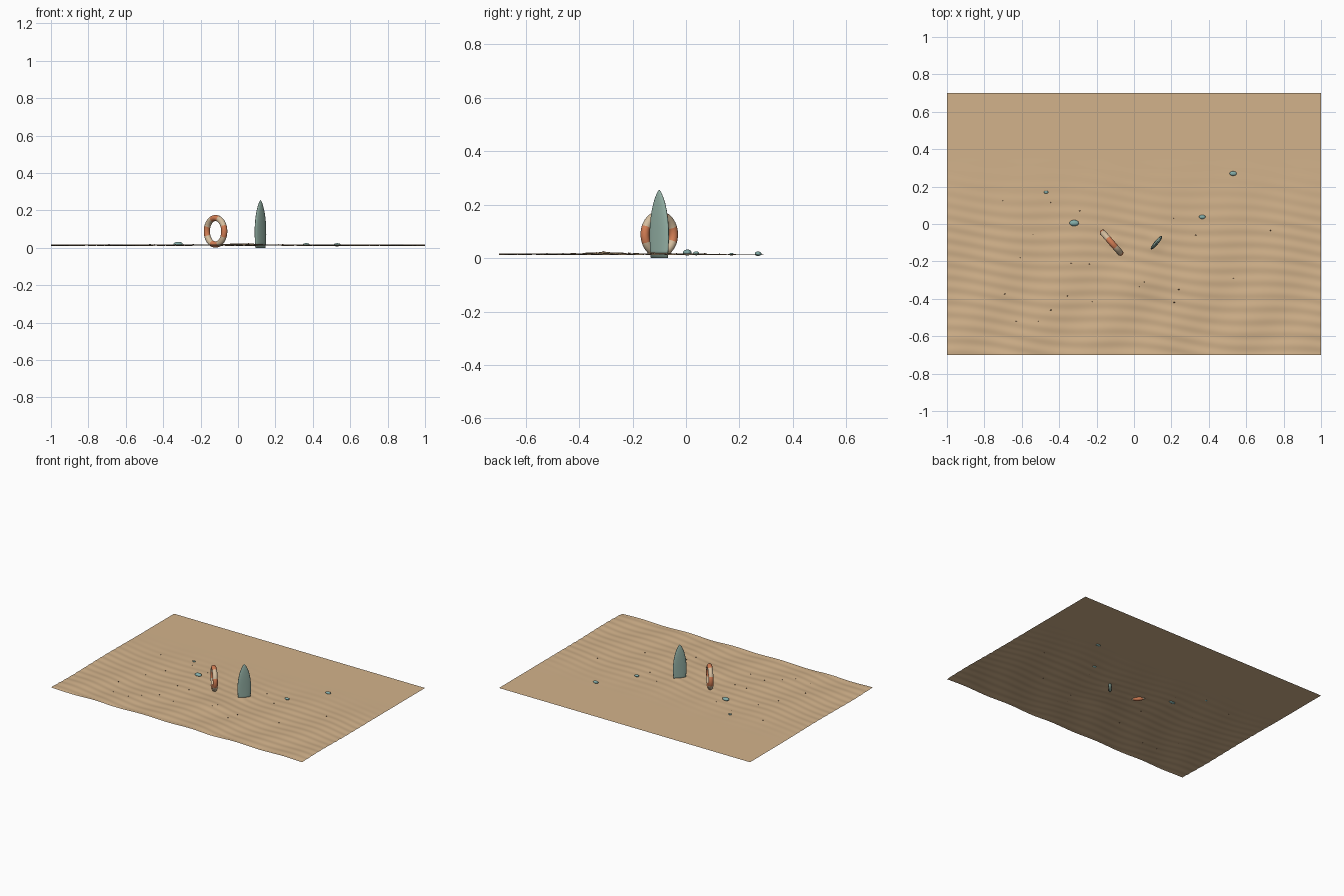
import bpy, bmesh, math, random
from mathutils import Matrix, Vector

if "Cube" in bpy.data.objects:
    bpy.data.objects.remove(bpy.data.objects["Cube"])

random.seed(4)


def material(name, rgb):
    m = bpy.data.materials.new(name)
    m.diffuse_color = (*rgb, 1)
    m.use_nodes = True
    m.node_tree.nodes["Principled BSDF"].inputs["Base Color"].default_value = m.diffuse_color
    return m


SAND = material("warm sand", (0.65, 0.45, 0.26))
ORANGE = material("faded orange", (0.66, 0.21, 0.09))
CREAM = material("cream", (0.66, 0.51, 0.34))
TEAL = material("pale sea green", (0.29, 0.43, 0.37))
GLASS = material("blue green stone", (0.23, 0.42, 0.40))
BROWN = material("brown grit", (0.20, 0.11, 0.06))


def make(name, bm, mats, smooth=True):
    bmesh.ops.recalc_face_normals(bm, faces=bm.faces)
    me = bpy.data.meshes.new(name)
    bm.to_mesh(me)
    bm.free()
    for m in mats:
        me.materials.append(m)
    for p in me.polygons:
        p.use_smooth = smooth
    ob = bpy.data.objects.new(name, me)
    bpy.context.collection.objects.link(ob)
    return ob


def height(x, y):
    # wind ripples and low drifts that fade to a flat strip at the back
    t = min(max((0.36 - y) / 0.45, 0), 1)
    fade = t * t * (3 - 2 * t)
    ripple = 0.0013 * math.sin(95 * y + 9 * x + 1.6 * math.sin(7 * x + 3 * y))
    drift = 0.0022 * math.sin(17 * x - 8 * y + math.sin(5 * y))
    z = 0.0125 + fade * (0.002 + ripple + drift)
    z += 0.006 * math.exp(-((x - 0.05) / 0.22) ** 2 - ((y + 0.31) / 0.08) ** 2)
    for cx in (-0.12, 0.12):
        z += 0.005 * math.exp(-((x - cx) ** 2 + (y + 0.1) ** 2) / 0.0016)
    return z


# rippled sand sheet
bm = bmesh.new()
bmesh.ops.create_grid(bm, x_segments=200, y_segments=180, size=1)
for v in bm.verts:
    v.co.y *= 0.7
    v.co.z = height(v.co.x, v.co.y)
sand = make("sand", bm, [SAND])

# striped swim ring, half sunk on edge
bm = bmesh.new()
N, M, R, r = 64, 18, 0.071, 0.0165
rows = []
for i in range(N):
    a = 2 * math.pi * i / N
    rows.append([bm.verts.new(((R + r * math.cos(b)) * math.cos(a), r * math.sin(b),
                               (R + r * math.cos(b)) * math.sin(a)))
                 for b in (2 * math.pi * j / M for j in range(M))])
for i in range(N):
    for j in range(M):
        k, l = (i + 1) % N, (j + 1) % M
        f = bm.faces.new((rows[i][j], rows[k][j], rows[k][l], rows[i][l]))
        f.material_index = 0 if ((i + 4) // 8) % 2 == 0 else 1
ring = make("swim_ring", bm, [ORANGE, CREAM])
ring.rotation_euler.z = math.radians(-49)
ring.location = (-0.12, -0.1, 0.0885)

# surfboard planted upright: lens cross-sections lofted up to a pointed nose
bm = bmesh.new()
profile = [(0, 0.040), (0.03, 0.0435), (0.07, 0.046), (0.11, 0.0455), (0.15, 0.041),
           (0.18, 0.035), (0.205, 0.028), (0.225, 0.020), (0.24, 0.0125), (0.25, 0.006), (0.255, 0.001)]
S = 24
loops = []
for z, w in profile:
    th = 0.011 * min(1, (w / 0.04) ** 0.6)
    loop = []
    for j in range(S):
        a = 2 * math.pi * j / S
        s = math.sin(a)
        loop.append(bm.verts.new((w * math.cos(a), th * math.copysign(abs(s) ** 0.9, s), z)))
    loops.append(loop)
for lo, hi in zip(loops, loops[1:]):
    for j in range(S):
        k = (j + 1) % S
        bm.faces.new((lo[j], lo[k], hi[k], hi[j]))
bm.faces.new(loops[0])
bm.faces.new(loops[-1])
board = make("surfboard", bm, [TEAL])
board.rotation_euler.z = math.radians(50)
board.location = (0.12, -0.1, 0)


def stones(name, spots, mat, flat, seg):
    bm = bmesh.new()
    for x, y, s in spots:
        mat4 = (Matrix.Translation((x, y, height(x, y) + s * flat * 0.4))
                @ Matrix.Diagonal((s, s * 0.65, s * flat, 1)))
        bmesh.ops.create_icosphere(bm, subdivisions=seg, radius=1, matrix=mat4)
    make(name, bm, [mat])


# smooth beach stones
stones("beach_stones", [(-0.32, 0.005, 0.025), (-0.47, 0.17, 0.012),
                        (0.365, 0.038, 0.017), (0.53, 0.27, 0.019)], GLASS, 0.45, 3)

# scattered grit
grit = [(-0.7, 0.125), (-0.445, 0.115), (-0.29, 0.07), (-0.54, -0.055), (-0.61, -0.18),
        (-0.335, -0.21), (-0.24, -0.215), (-0.69, -0.375), (-0.355, -0.385), (-0.225, -0.415),
        (-0.445, -0.46), (-0.63, -0.52), (-0.51, -0.52), (0.03, -0.335), (0.055, -0.31),
        (0.24, -0.35), (0.215, -0.42), (0.53, -0.29), (0.33, -0.06), (0.21, 0.03), (0.73, -0.035)]
stones("grit", [(x, y, random.uniform(0.003, 0.005)) for x, y in grit], BROWN, 0.7, 1)
